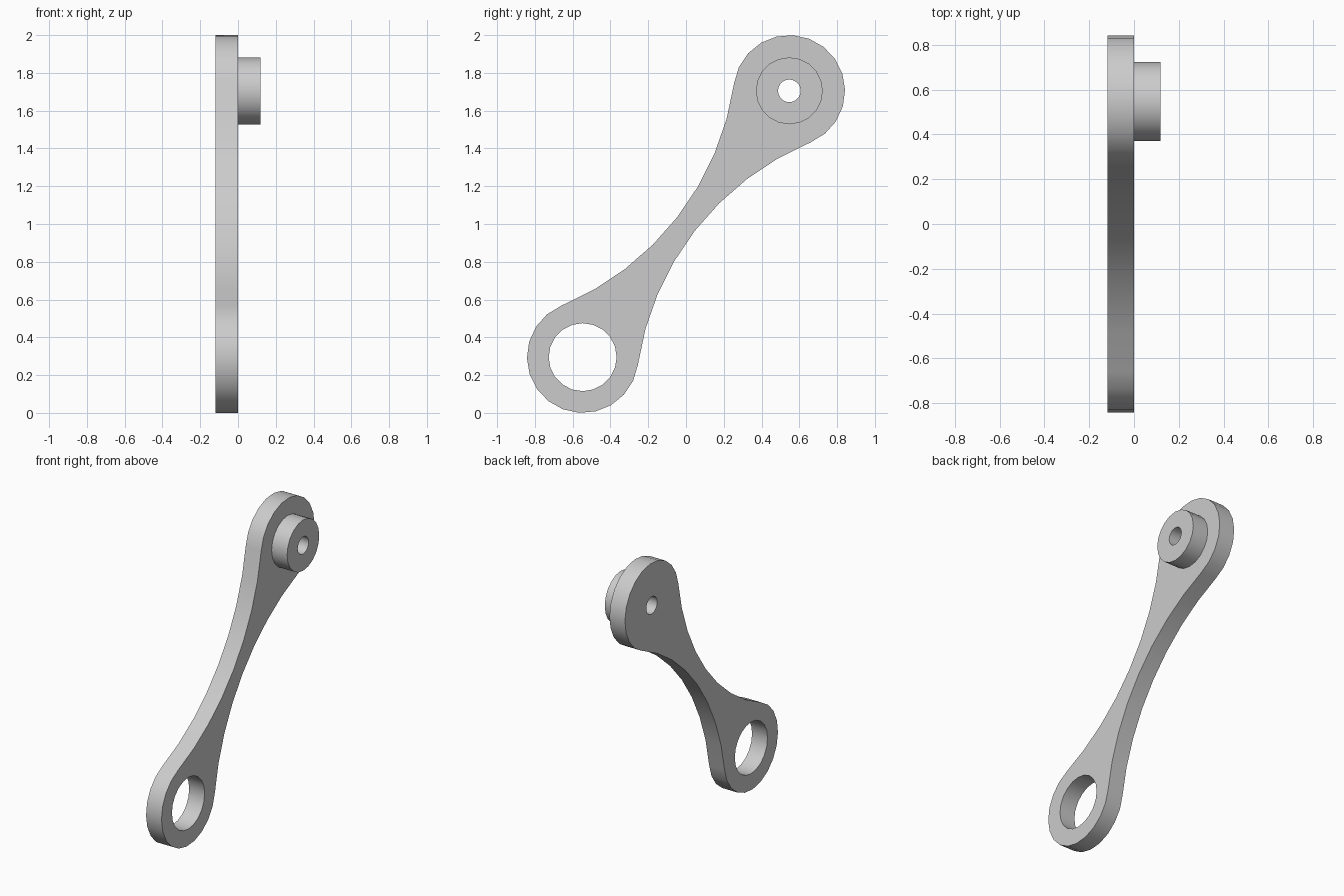
import bpy
import math
from mathutils import Matrix, Vector

old = bpy.data.objects.get("Cube")
if old:
    bpy.data.objects.remove(old)

grey = bpy.data.materials.new("plain grey")
grey.use_nodes = True
COLOUR = (0.6, 0.6, 0.6, 1)
grey.diffuse_color = COLOUR
grey.node_tree.nodes["Principled BSDF"].inputs["Base Color"].default_value = COLOUR

# Profile plane is (y, z); thickness runs along x
MID = Vector((0, 1))
TOP = Vector((0.547, 1.705))
BOTTOM = 2 * MID - TOP
END_R, NECK, THICK = 0.295, 0.059, 0.119
TO_WORLD = Matrix(((0, 0, 1, 0), (1, 0, 0, 0), (0, 1, 0, 0), (0, 0, 0, 1)))


def arc(centre, radius, start, end, steps):
    """Points along an arc, leaving out the last one."""
    return [Vector(centre) + radius * Vector((math.cos(a), math.sin(a)))
            for a in (start + (end - start) * i / steps for i in range(steps))]


def circle(centre, radius, steps=20):
    return arc(centre, radius, 0, math.tau, steps)


def plate(name, loops, x_min, x_max):
    """Extruded flat plate from an outline and its holes."""
    curve = bpy.data.curves.new(name, "CURVE")
    curve.dimensions = "2D"
    curve.fill_mode = "BOTH"
    curve.extrude = (x_max - x_min) / 2
    for loop in loops:
        spline = curve.splines.new("POLY")
        spline.points.add(len(loop) - 1)
        for point, p in zip(spline.points, loop):
            point.co = (p.x, p.y, 0, 1)
        spline.use_cyclic_u = True
    obj = bpy.data.objects.new(name, curve)
    bpy.context.collection.objects.link(obj)
    bpy.ops.object.select_all(action="DESELECT")
    obj.select_set(True)
    bpy.context.view_layer.objects.active = obj
    bpy.ops.object.convert(target="MESH")
    obj = bpy.context.object
    obj.data.transform(Matrix.Translation(((x_min + x_max) / 2, 0, 0)) @ TO_WORLD)
    bpy.ops.object.mode_set(mode="EDIT")
    bpy.ops.mesh.select_all(action="SELECT")
    bpy.ops.mesh.remove_doubles(threshold=0.0001)
    bpy.ops.mesh.normals_make_consistent(inside=False)
    bpy.ops.object.mode_set(mode="OBJECT")
    obj.data.materials.clear()
    obj.data.materials.append(grey)
    bpy.ops.object.shade_smooth_by_angle(angle=math.radians(30))
    return obj


# Link outline along its own axis: round ends joined by tangent waist arcs
half = (TOP - MID).length
waist_r = (half**2 + NECK**2 - END_R**2) / (2 * (END_R - NECK))
waist_c = NECK + waist_r
tilt = math.atan2(waist_c, -half)      # tangent direction seen from the end centre
sweep = math.atan2(half, waist_c)      # half angle of the waist arc
half_outline = (arc((half, 0), END_R, -tilt, tilt, 14)
                + arc((0, waist_c), waist_r, -math.pi / 2 + sweep,
                      -math.pi / 2 - sweep, 8))
axis = (TOP - MID).normalized()
side = Vector((-axis.y, axis.x))
outline = [MID + s * (p.x * axis + p.y * side) for s in (1, -1) for p in half_outline]

plate("link_arm", [outline, circle(TOP, 0.06), circle(BOTTOM, 0.18)], -THICK, 0)

# Pivot boss with the bore running through it
plate("pivot_boss", [circle(TOP, 0.177), circle(TOP, 0.06)], 0, THICK)
